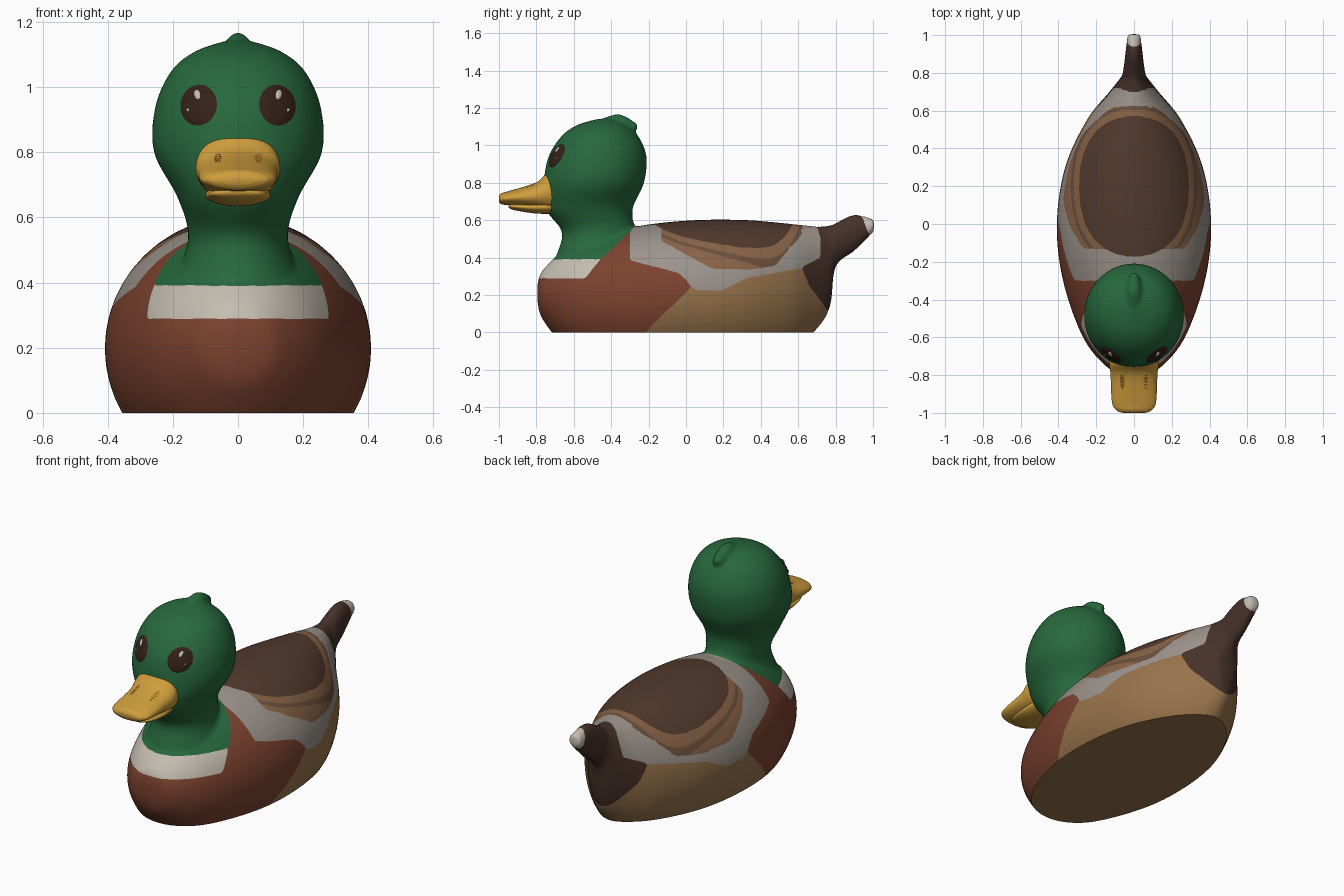
import bpy, bmesh, math
from mathutils import Vector
from mathutils.bvhtree import BVHTree

if "Cube" in bpy.data.objects:
    bpy.data.objects.remove(bpy.data.objects["Cube"])


def material(name, r, g, b):
    m = bpy.data.materials.new(name)
    m.diffuse_color = (r, g, b, 1)
    m.use_nodes = True
    m.node_tree.nodes["Principled BSDF"].inputs["Base Color"].default_value = m.diffuse_color
    return m


green = material("green", .02, .14, .045)
chestnut = material("chestnut", .20, .055, .028)
white = material("white", .56, .51, .44)
grey = material("grey", .33, .29, .26)
tan = material("tan", .31, .17, .07)
dark_wing = material("dark_wing", .085, .042, .026)
light_wing = material("light_wing", .25, .125, .062)
mid_wing = material("mid_wing", .15, .08, .045)
tail = material("tail", .06, .03, .022)
yellow = material("yellow", .62, .34, .045)
eye_brown = material("eye_brown", .035, .015, .01)
nostril_brown = material("nostril_brown", .20, .08, .015)
PAINT = [green, chestnut, white, grey, tan, dark_wing, light_wing, mid_wing, tail]


def finish(name, bm, *mats):
    bmesh.ops.recalc_face_normals(bm, faces=bm.faces[:])
    me = bpy.data.meshes.new(name)
    bm.to_mesh(me)
    bm.free()
    ob = bpy.data.objects.new(name, me)
    bpy.context.collection.objects.link(ob)
    for m in mats:
        me.materials.append(m)
    return ob


def smooth(ob, deg=40):
    bpy.ops.object.select_all(action='DESELECT')
    ob.select_set(True)
    bpy.context.view_layer.objects.active = ob
    bpy.ops.object.shade_smooth_by_angle(angle=math.radians(deg))


def spline(st, sub=8):
    """Catmull-Rom through stations"""
    p = [st[0]] + st + [st[-1]]
    out = []
    for a, b, c, d in zip(p, p[1:], p[2:], p[3:]):
        for k in range(sub):
            t = k / sub
            out.append([.5 * (2*q + (r-o)*t + (2*o-5*q+4*r-s)*t*t + (3*q-o-3*r+s)*t**3)
                        for o, q, r, s in zip(a, b, c, d)])
    return out + [st[-1]]


def loft(bm, axis, stations, n=48):
    """Oval rings (position, low, high, half width) along the y or z axis"""
    rings = []
    for s, lo, hi, w in spline(stations):
        ring = []
        for i in range(n):
            a = 2 * math.pi * i / n
            x, v = w * math.cos(a), (lo + hi) / 2 + (hi - lo) / 2 * math.sin(a)
            ring.append(bm.verts.new((x, s, v) if axis == 'y' else (x, v, s)))
        rings.append(ring)
    for r, q in zip(rings, rings[1:]):
        for i in range(n):
            bm.faces.new((r[i], r[(i+1) % n], q[(i+1) % n], q[i]))
    bm.faces.new(rings[0])
    bm.faces.new(rings[-1])


# Body with tail, neck with head, and head tuft, fused into one smooth carving
bm = bmesh.new()
loft(bm, 'y', [(-.795, .17, .25, .04), (-.76, .06, .34, .14), (-.6, -.11, .47, .27),
               (-.3, -.2, .56, .376), (0, -.2, .598, .409), (.3, -.18, .602, .365),
               (.55, -.11, .582, .25), (.7, .02, .567, .13), (.77, .14, .573, .075),
               (.8, .35, .585, .06), (.9, .435, .63, .046), (1.005, .54, .605, .035)])
loft(bm, 'z', [(.3, -.74, -.25, .25), (.42, -.69, -.24, .19), (.54, -.665, -.27, .153),
               (.66, -.75, -.285, .185), (.8, -.76, -.225, .258), (.94, -.735, -.211, .254),
               (1.05, -.665, -.255, .205), (1.11, -.58, -.32, .132), (1.142, -.47, -.38, .04)])
loft(bm, 'y', [(-.48, 1.05, 1.13, .04), (-.36, 1.04, 1.168, .045), (-.26, 1.085, 1.115, .02)])
raw = finish("carving", bm)
mod = raw.modifiers.new("fuse", 'REMESH')
mod.mode, mod.voxel_size = 'VOXEL', .0105
mod = raw.modifiers.new("soften", 'SMOOTH')
mod.factor, mod.iterations = .5, 7
bm = bmesh.new()
bm.from_object(raw, bpy.context.evaluated_depsgraph_get())
bpy.data.objects.remove(raw)

# Flat base
cut = bmesh.ops.bisect_plane(bm, geom=bm.verts[:] + bm.edges[:] + bm.faces[:], dist=1e-5,
                             plane_co=(0, 0, 0), plane_no=(0, 0, -1), clear_outer=True)
bmesh.ops.contextual_create(bm, geom=[e for e in cut['geom_cut']
                                      if isinstance(e, bmesh.types.BMEdge)])


# Painted plumage regions: lower edges given as a few (y, z) points in side view
def edge(y, pts):
    for (a, b), (c, d) in zip(pts, pts[1:]):
        if a <= y < c:
            return b + (y - a) * (d - b) / (c - a)
    return 9


WING_EDGE = [(-.13, .49), (.14, .34), (.34, .335), (.48, .36), (.57, .47), (.62, .52)]
GREY_EDGE = [(-.3, .385), (-.04, .32), (.05, .23), (.18, .22), (.32, .29), (.62, .345), (.73, .41)]
TAIL_EDGE = [(.62, .345), (.66, .25), (.8, .06), (1.1, .06)]


def plumage(x, y, z):
    if y > .94 + (.62 - z) * .4:
        return white
    if z > .39 and y < min(-.46 + (z - .385) * 1.03, -.15):
        return green
    if .29 < z <= .39 and y < -.53 + (z - .3) * .8:
        return white
    r = (abs(x / .29) ** 2.3 + abs((y - .2) / .37) ** 2.3) ** (1 / 2.3)
    if r < 1 and z > .4:
        return dark_wing
    if z > edge(y, WING_EDGE):
        return mid_wing if 1.10 < r < 1.15 else light_wing
    if z > edge(y, TAIL_EDGE) and y > .72 - 3 * max(z - .5, 0) * .1 - max(.4 - z, 0) * 2:
        return tail
    if z > edge(y, GREY_EDGE):
        return grey
    return chestnut if y < min(-.22 + z, .03) else tan


for f in bm.faces:
    paint = tan if len(f.verts) > 8 else plumage(*f.calc_center_median())
    f.material_index = PAINT.index(paint)

# Relax the colour seams so they run clean
seams = {}
for e in bm.edges:
    if len({f.material_index for f in e.link_faces}) > 1 and max(v.co.z for v in e.verts) > .005:
        for v in e.verts:
            seams.setdefault(v, []).append(e.other_vert(v))
for _ in range(5):
    new = {v: v.co.lerp(sum((o.co for o in nb), Vector()) / 2, .5)
           for v, nb in seams.items() if len(nb) == 2 and v.co.z > .005}
    for v, co in new.items():
        v.co = co
body_tree = BVHTree.FromBMesh(bm)
smooth(finish("duck_body", bm, *PAINT))

# Bill
bm = bmesh.new()
loft(bm, 'y', [(-1.0, .70, .73, .06), (-.985, .685, .745, .095), (-.94, .68, .758, .117),
               (-.8, .66, .803, .124), (-.73, .645, .862, .13), (-.64, .64, .85, .115)])
bill_tree = BVHTree.FromBMesh(bm)
smooth(finish("upper_bill", bm, yellow), 60)
bm = bmesh.new()
loft(bm, 'y', [(-.95, .67, .685, .03), (-.92, .655, .69, .08), (-.8, .636, .70, .10),
               (-.66, .635, .72, .09)])
smooth(finish("lower_bill", bm, yellow), 60)


def spot(name, tree, mat, x, z, rx, rz, tilt, lift, n=32, rings=6):
    """Painted oval laid on a surface, projected from the front"""
    bm = bmesh.new()
    grid = []
    for k in range(rings + 1):
        row = []
        for i in range(n if k else 1):
            a, q = 2 * math.pi * i / n, k / rings
            u, v = rx * q * math.cos(a), rz * q * math.sin(a)
            px = x + u * math.cos(tilt) - v * math.sin(tilt)
            pz = z + u * math.sin(tilt) + v * math.cos(tilt)
            co, no, _, _ = tree.ray_cast(Vector((px, -2, pz)), Vector((0, 1, 0)))
            no = no if no.y < 0 else -no
            row.append(bm.verts.new(co + no * (lift * (1.02 - q ** 4))))
        grid.append(row)
    for i in range(n):
        j = (i + 1) % n
        bm.faces.new((grid[0][0], grid[1][i], grid[1][j]))
        for a, b in zip(grid[1:], grid[2:]):
            bm.faces.new((a[i], b[i], b[j], a[j]))
    ob = finish(name, bm, mat)
    if sum(p.normal.y for p in ob.data.polygons) > 0:
        ob.data.flip_normals()
    smooth(ob, 60)


# Eyes with highlights, and nostrils
for side, s in (("left", 1), ("right", -1)):
    spot(side + "_eye", body_tree, eye_brown, s*.121, .945, .056, .063, s*.2, .007)
    spot(side + "_eye_highlight", body_tree, white, s*.122, .974, .012, .019, -s*.2, .012)
    spot(side + "_eye_glint", body_tree, white, s*.150, .928, .005, .007, 0, .012)
    spot(side + "_nostril", bill_tree, nostril_brown, s*.062, .782, .011, .015, s*.2, .005)
